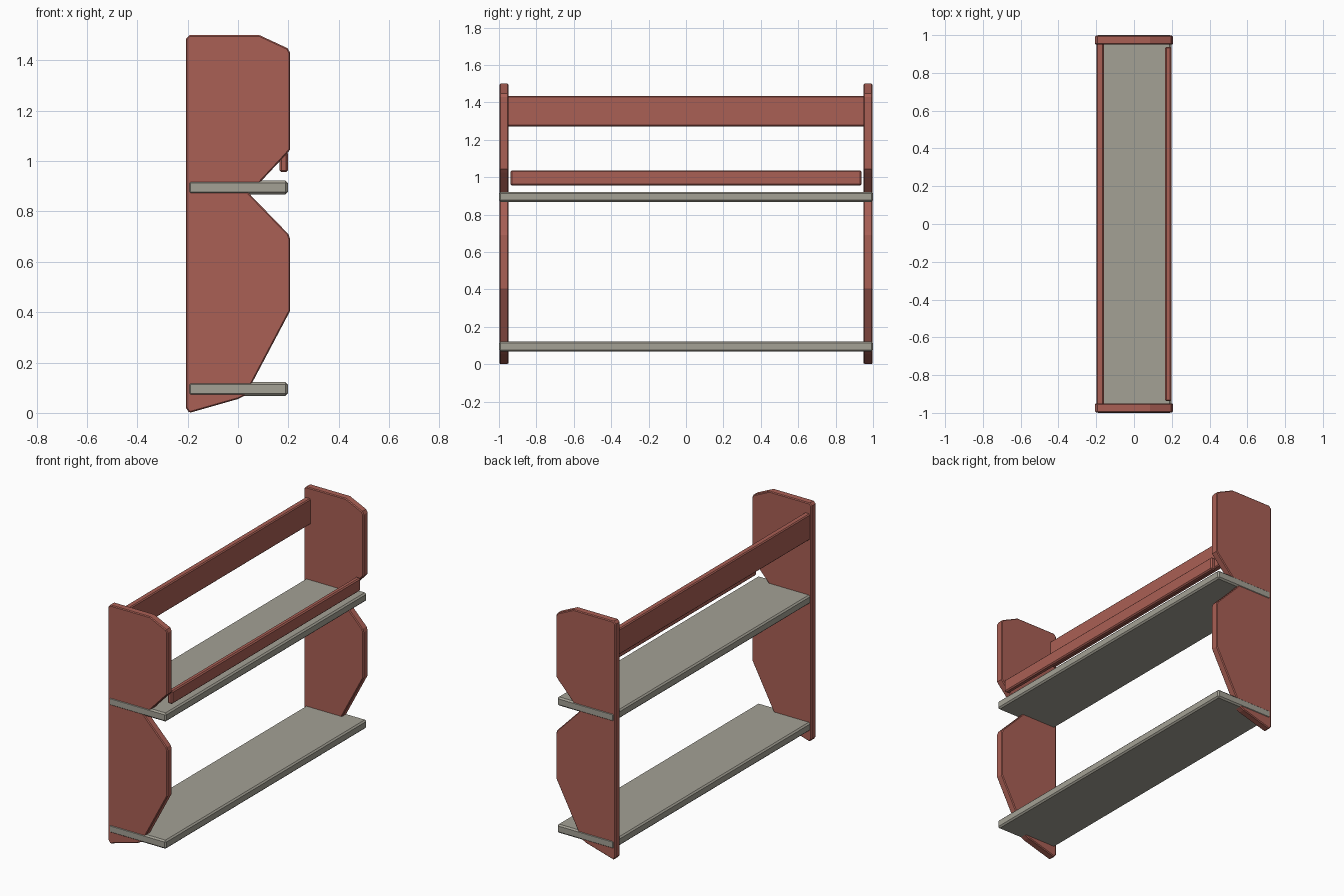
import bpy
import bmesh

if "Cube" in bpy.data.objects:
    bpy.data.objects.remove(bpy.data.objects["Cube"], do_unlink=True)


def make_material(name, rgb):
    mat = bpy.data.materials.new(name)
    mat.use_nodes = True
    mat.diffuse_color = (*rgb, 1)
    mat.node_tree.nodes["Principled BSDF"].inputs["Base Color"].default_value = (*rgb, 1)
    return mat


red = make_material("brick red paint", (0.40, 0.115, 0.09))
grey = make_material("warm grey paint", (0.37, 0.355, 0.30))


def make_prism(name, outline, y0, y1, mat, chamfer):
    """Extrude an x-z outline from y0 to y1 and chamfer its rims."""
    bm = bmesh.new()
    face = bm.faces.new([bm.verts.new((x, y0, z)) for x, z in outline])
    moved = bmesh.ops.extrude_face_region(bm, geom=[face])["geom"]
    verts = [v for v in moved if isinstance(v, bmesh.types.BMVert)]
    bmesh.ops.translate(bm, verts=verts, vec=(0, y1 - y0, 0))
    bmesh.ops.recalc_face_normals(bm, faces=bm.faces)
    mesh = bpy.data.meshes.new(name)
    bm.to_mesh(mesh)
    bm.free()
    mesh.materials.append(mat)
    obj = bpy.data.objects.new(name, mesh)
    bpy.context.collection.objects.link(obj)
    bevel = obj.modifiers.new("chamfer", "BEVEL")
    bevel.width = chamfer
    bevel.segments = 1
    bevel.limit_method = "ANGLE"
    bevel.angle_limit = 1.0
    return obj


def make_board(name, x0, x1, z0, z1, half_length, mat, chamfer):
    outline = [(x0, z0), (x1, z0), (x1, z1), (x0, z1)]
    return make_prism(name, outline, -half_length, half_length, mat, chamfer)


# Shaped end panels
panel_outline = [
    (-0.207, 0.02), (-0.193, 0.0), (0.0, 0.055), (0.03, 0.07),
    (0.207, 0.405), (0.207, 0.69), (0.2, 0.71), (0.045, 0.87),
    (0.19, 1.025), (0.207, 1.045), (0.207, 1.43), (0.197, 1.448),
    (0.085, 1.5), (-0.193, 1.5), (-0.207, 1.485),
]
for name, side in (("front_panel", -1), ("back_panel", 1)):
    make_prism(name, panel_outline, side * 0.997, side * 0.95, red, 0.005)

# Shelves passing through the panels
for name, z in (("lower_shelf", 0.095), ("upper_shelf", 0.895)):
    make_board(name, -0.198, 0.198, z - 0.027, z + 0.027, 1.0, grey, 0.009)

# Long rails
make_board("top_rail", -0.199, -0.16, 1.272, 1.434, 0.955, red, 0.006)
make_board("guard_rail", 0.165, 0.198, 0.956, 1.037, 0.938, red, 0.007)
